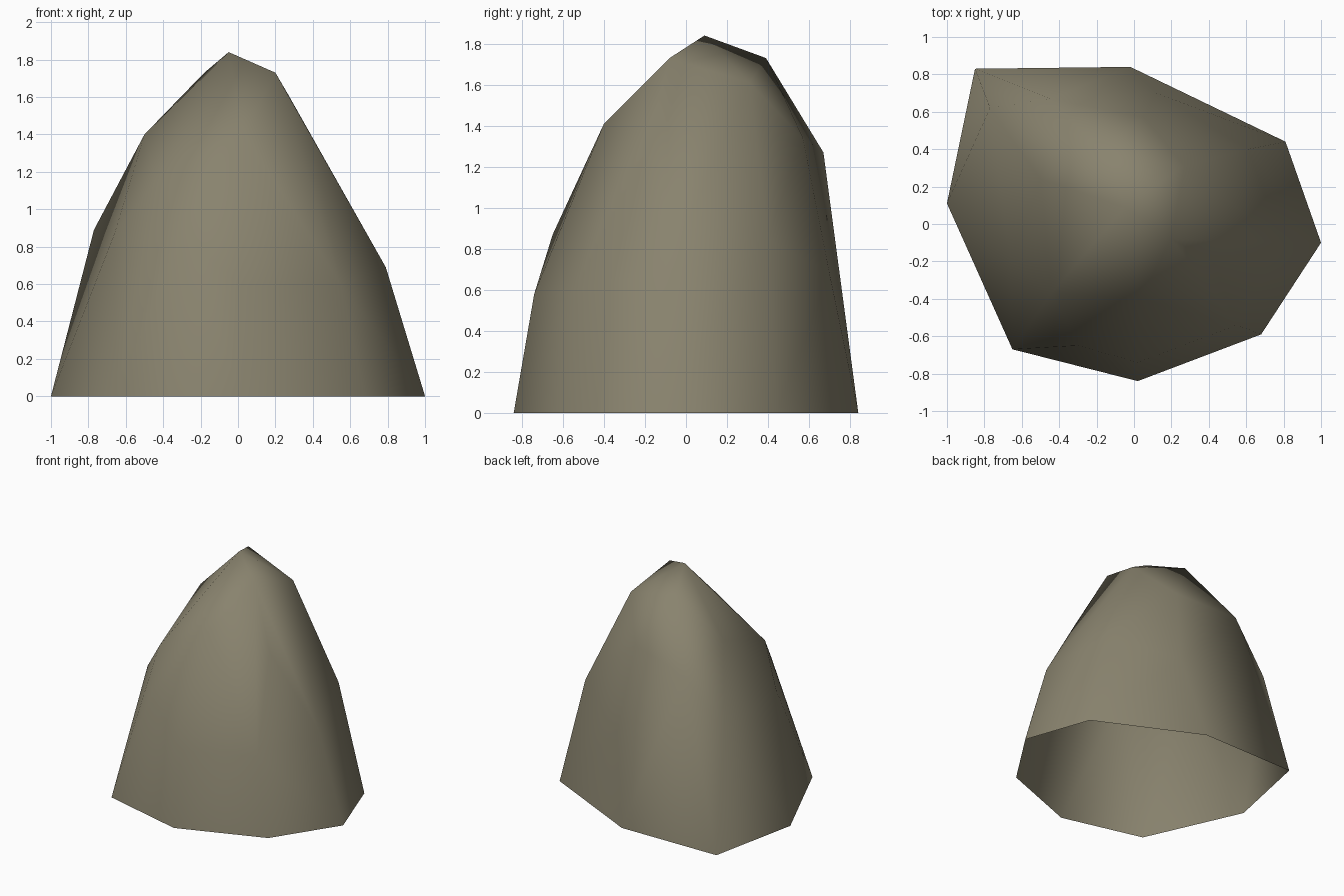
import bpy
import bmesh

# Remove the default cube
default_cube = bpy.data.objects.get("Cube")
if default_cube:
    bpy.data.objects.remove(default_cube, do_unlink=True)


def make_material(name, color):
    material = bpy.data.materials.new(name)
    material.use_nodes = True
    material.diffuse_color = color
    shader = material.node_tree.nodes["Principled BSDF"]
    shader.inputs["Base Color"].default_value = color
    shader.inputs["Roughness"].default_value = 0.9
    return material


# Ground outline of the boulder, as x and y
ground_outline = [(-.85, .83), (-.02, .84), (.81, .44), (1, -.1),
                  (.68, -.59), (.02, -.84), (-.65, -.67), (-1, .11)]

# Corners around the waist, the shoulder and the peak
waist = [(-.77, .62, .89), (.12, .7, .68), (.61, .4, .85), (.79, -.1, .69),
         (.55, -.54, .6), (.02, -.74, .58), (-.3, -.65, .87), (-.66, -.2, .87)]
shoulder = [(-.45, .67, 1.27), (.05, .57, 1.34), (.42, -.2, 1.27),
            (.03, -.4, 1.41), (-.44, -.37, 1.15), (-.5, .24, 1.4)]
peak = [(-.05, .09, 1.84), (-.18, .39, 1.73), (.2, -.08, 1.73), (.27, .31, 1.61)]


def build_boulder(name, material):
    bm = bmesh.new()
    for x, y in ground_outline:
        bm.verts.new((x, y, 0))
    for corner in waist + shoulder + peak:
        bm.verts.new(corner)

    # Stretch a faceted skin over the corners
    hull = bmesh.ops.convex_hull(bm, input=bm.verts[:])
    unused = [v for v in bm.verts if not v.link_faces]
    bmesh.ops.delete(bm, geom=unused, context='VERTS')

    # Leave the underside open
    underside = [f for f in bm.faces if all(v.co.z < .001 for v in f.verts)]
    bmesh.ops.delete(bm, geom=underside, context='FACES')
    bmesh.ops.recalc_face_normals(bm, faces=bm.faces[:])
    if sum(f.normal.z * f.calc_area() for f in bm.faces) < 0:
        bmesh.ops.reverse_faces(bm, faces=bm.faces[:])
    for face in bm.faces:
        face.smooth = True

    mesh = bpy.data.meshes.new(name)
    bm.to_mesh(mesh)
    bm.free()
    mesh.materials.append(material)
    boulder = bpy.data.objects.new(name, mesh)
    bpy.context.collection.objects.link(boulder)
    return boulder


stone = make_material("warm_grey_stone", (.25, .227, .156, 1))
build_boulder("boulder", stone)
